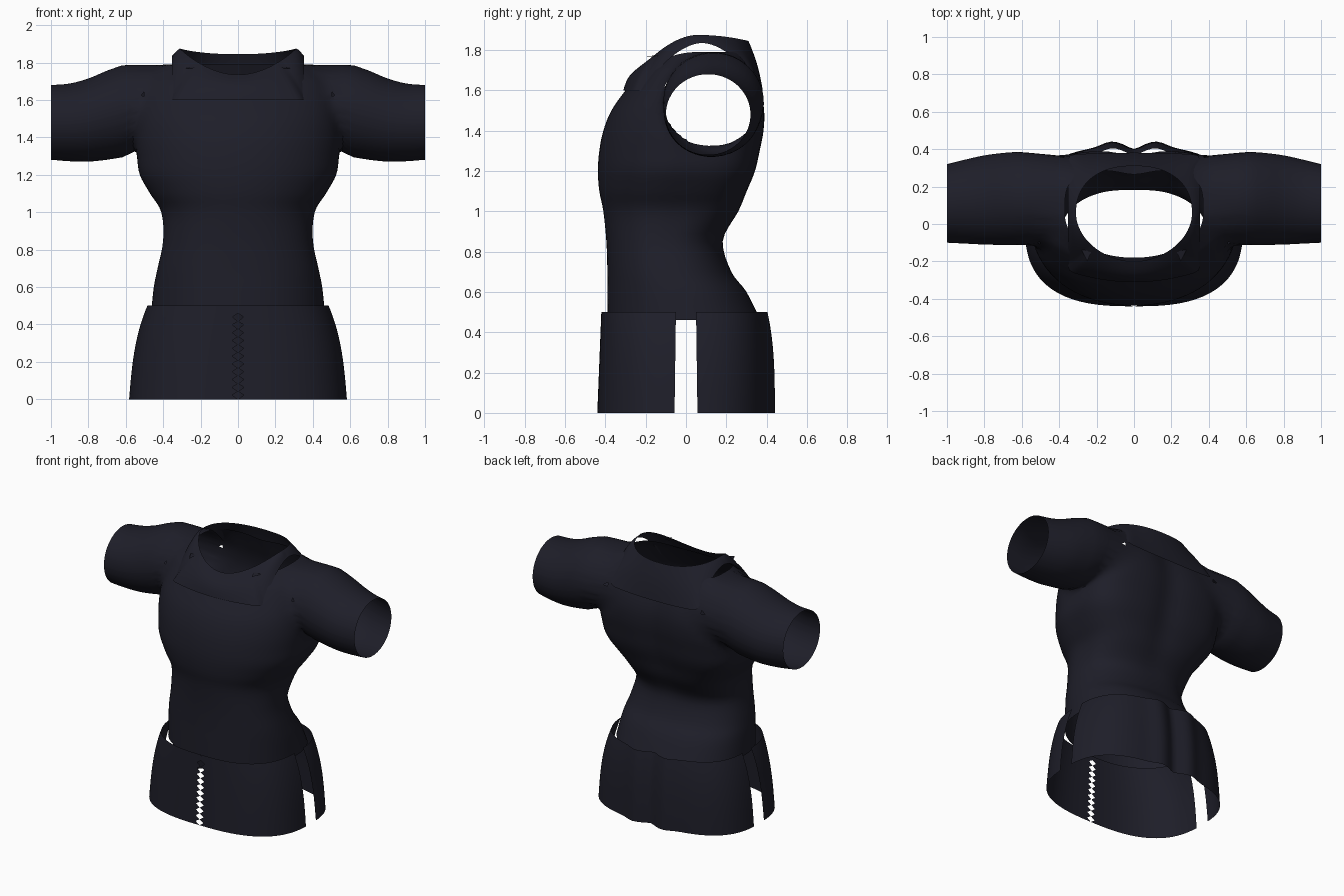
import bpy
import bmesh
from math import sin, cos, atan, atan2, pi, exp

if "Cube" in bpy.data.objects:
    bpy.data.objects.remove(bpy.data.objects["Cube"], do_unlink=True)

cloth = bpy.data.materials.new("dark navy cloth")
cloth.use_nodes = True
cloth.diffuse_color = (0.013, 0.013, 0.022, 1)
cloth.node_tree.nodes["Principled BSDF"].inputs["Base Color"].default_value = cloth.diffuse_color


def clamp(value):
    return max(0.0, min(1.0, value))


def rounded_box(angle, power):
    """Point on a unit superellipse, evenly spread by angle."""
    c, s = cos(angle), sin(angle)
    radius = (abs(c) ** power + abs(s) ** power) ** (-1 / power)
    return radius * c, radius * s


def catmull(a, b, c, d, t):
    return tuple(0.5 * (2 * q + (r - p) * t + (2 * p - 5 * q + 4 * r - s) * t ** 2
                        + (3 * q - p - 3 * r + s) * t ** 3)
                 for p, q, r, s in zip(a, b, c, d))


def refine(keys, steps):
    padded = [keys[0]] + keys + [keys[-1]]
    out = []
    for i in range(len(keys) - 1):
        out += [catmull(*padded[i:i + 4], k / steps) for k in range(steps)]
    return out + [keys[-1]]


def loft(bm, rows, closed):
    """Skin rows of points with quads and return the vertex rows."""
    grid = [[bm.verts.new(p) for p in row] for row in rows]
    for low, high in zip(grid, grid[1:]):
        count = len(low)
        for i in range(count if closed else count - 1):
            j = (i + 1) % count
            bm.faces.new((low[i], low[j], high[j], high[i]))
    return grid


def finish(bm, name, mirrored=False):
    bmesh.ops.recalc_face_normals(bm, faces=bm.faces)
    mesh = bpy.data.meshes.new(name)
    bm.to_mesh(mesh)
    bm.free()
    mesh.materials.append(cloth)
    obj = bpy.data.objects.new(name, mesh)
    bpy.context.scene.collection.objects.link(obj)
    if mirrored:
        mirror = obj.modifiers.new("Mirror", 'MIRROR')
        mirror.merge_threshold = 0.0005
    bpy.ops.object.select_all(action='DESELECT')
    obj.select_set(True)
    bpy.context.view_layer.objects.active = obj
    bpy.ops.object.shade_smooth_by_angle(angle=0.9)
    return obj


# Torso: height, half width, front depth, back depth
torso_keys = [
    (0.46, 0.465, -0.39, 0.37), (0.6, 0.45, -0.39, 0.3), (0.7, 0.43, -0.39, 0.225),
    (0.85, 0.4, -0.395, 0.185), (1.0, 0.41, -0.41, 0.265), (1.1, 0.47, -0.43, 0.305),
    (1.2, 0.525, -0.437, 0.345), (1.3, 0.54, -0.43, 0.368), (1.4, 0.55, -0.41, 0.387),
    (1.5, 0.55, -0.37, 0.39), (1.6, 0.54, -0.3, 0.37), (1.7, 0.51, -0.22, 0.33),
    (1.79, 0.37, -0.18, 0.29)]
segments = 80
rows = []
for z, width, front, back in refine(torso_keys, 4):
    chest = clamp((z - 0.85) / 0.3)
    row = []
    for i in range(segments):
        angle = 2 * pi * i / segments
        # The back is squarer than the chest
        power = 2.4 + 1.4 * chest if sin(angle) > 0 else 2.2 - 0.12 * chest
        ux, uy = rounded_box(angle, power)
        x = width * ux
        y = (front + back) / 2 + (back - front) / 2 * uy
        if uy > 0:  # spine groove
            y -= 0.025 * exp(-(x / 0.1) ** 2) * clamp((z - 0.8) / 0.4)
        drop = 0.08 * max(0, -uy) ** 2 * clamp((z - 1.7) / 0.1)
        row.append((x, y, z - drop))
    rows.append(row)
bm = bmesh.new()
torso = loft(bm, rows, True)
rims = set(torso[0] + torso[-1])

# Armholes
hole_y, hole_z, hole_ry, hole_rz = 0.125, 1.56, 0.232, 0.222


def hole_angle(vert):
    return atan2((vert.co.z - hole_z) / hole_rz, (vert.co.y - hole_y) / hole_ry)


cut = []
for face in bm.faces:
    p = face.calc_center_median()
    inside = ((p.y - hole_y) / hole_ry) ** 2 + ((p.z - hole_z) / hole_rz) ** 2 < 1
    if abs(p.x) > 0.25 and inside:
        cut.append(face)
bmesh.ops.delete(bm, geom=cut, context='FACES')
borders = {v for e in bm.edges if e.is_boundary for v in e.verts} - rims

# Sleeves: distance out, low z, high z, front y, back y
sleeve_keys = [(0.59, 1.298, 1.795, -0.113, 0.388), (0.7, 1.28, 1.757, -0.112, 0.38),
               (0.8, 1.27, 1.715, -0.11, 0.367), (0.9, 1.272, 1.688, -0.105, 0.345),
               (1.0, 1.28, 1.68, -0.1, 0.32)]
seam = set(borders)
for side in (-1, 1):
    ring = sorted((v for v in borders if v.co.x * side > 0), key=hole_angle)
    angles = [hole_angle(v) for v in ring]
    for v, a in zip(ring, angles):
        v.co.y = hole_y + hole_ry * cos(a)
        v.co.z = hole_z + hole_rz * sin(a)
    previous = ring
    for reach, low, high, front, back in refine(sleeve_keys, 3):
        current = [bm.verts.new((side * reach,
                                 (front + back) / 2 + (back - front) / 2 * cos(a),
                                 (low + high) / 2 + (high - low) / 2 * sin(a))) for a in angles]
        for i in range(len(ring)):
            j = (i + 1) % len(ring)
            bm.faces.new((previous[i], previous[j], current[j], current[i]))
        previous = current

# Soften the armhole seams
for _ in range(2):
    seam |= {e.other_vert(v) for v in list(seam) for e in v.link_edges}
seam = [v for v in seam if v not in rims and abs(v.co.x) < 0.61]
for _ in range(4):
    bmesh.ops.smooth_vert(bm, verts=seam, factor=0.4,
                          use_axis_x=True, use_axis_y=True, use_axis_z=True)
finish(bm, "shirt_body_and_sleeves")

# Yoke: a square bib around the neck, arching over the shoulders
rows = []
layers = 8
for k in range(layers + 1):
    t = k / layers
    row = []
    for i in range(120):
        angle = 2 * pi * i / 120
        at_back = sin(angle) > 0
        ux, uy = rounded_box(angle, 2.3 if at_back else 1.9)
        neck_dip = 0.03 * uy ** 2 if at_back else 0.14 * abs(uy) ** 1.8
        inner = (0.31 * ux, 0.055 + 0.255 * uy, 1.875 - neck_dip)
        ux, uy = rounded_box(angle, 30)
        y = 0.035 + 0.346 * uy * (1 - (0.03 if at_back else 0.17) * ux ** 2)
        arch = 1 - clamp(abs(y - 0.08) / 0.3) ** 1.8
        outer = (0.354 * ux, y, 1.6 + 0.235 * arch)
        bulge = (0.008 if at_back else 0.02) * sin(pi * t)
        x, y, z = (a + (b - a) * t for a, b in zip(inner, outer))
        row.append((x, y + bulge * sin(angle), z + bulge * 0.5))
    rows.append(row)
bm = bmesh.new()
loft(bm, rows, True)
finish(bm, "neck_yoke")

# Small pointed tabs at the front of the neckline
bm = bmesh.new()
points = [(0.22, -0.13, 1.78), (0.25, -0.2, 1.765), (0.28, -0.14, 1.77)]
bm.faces.new([bm.verts.new(p) for p in points])
finish(bm, "collar_tabs", mirrored=True)


# Skirt panels, one half each, mirrored across the middle
def skirt_panel(name, facing):
    levels, columns = 24, 28
    rows = []
    for k in range(levels + 1):
        z = 0.5 * k / levels
        h = z / 0.5
        width = 0.583 - 0.04 * h - 0.058 * h ** 3
        depth = 0.44 - 0.02 * h if facing < 0 else 0.415 - 0.035 * h ** 3
        start = atan((0.057 - 0.007 * h) / depth)
        row = []
        for i in range(columns + 1):
            angle = start + (pi / 2 - start) * i / columns
            ux, uy = rounded_box(angle, 2.7)
            x, y = width * ux, depth * uy
            if i == columns:
                x = 0
            if facing > 0:  # two soft folds beside the middle
                y += 0.028 * exp(-((x - 0.12) / 0.07) ** 2) - 0.015 * exp(-(x / 0.04) ** 2)
            elif i == columns:  # zigzag opening
                x = 0.034 if k % 2 and k < levels - 1 else 0.001
            row.append((x, facing * y, z))
        rows.append(row)
    panel = bmesh.new()
    loft(panel, rows, False)
    finish(panel, name, mirrored=True)


skirt_panel("front_skirt_panel", -1)
skirt_panel("back_skirt_panel", 1)
